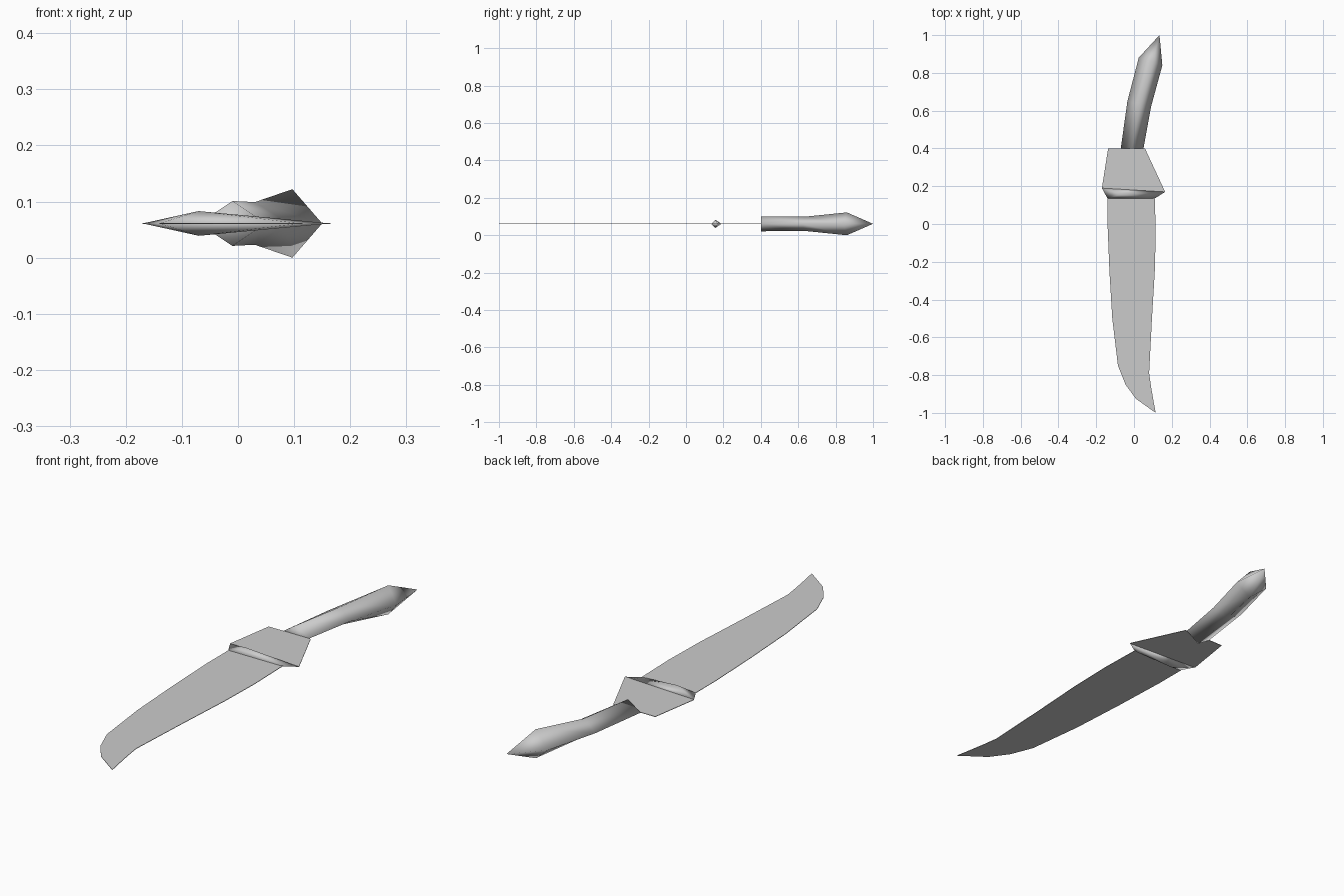
import bpy

cube = bpy.data.objects.get("Cube")
if cube:
    bpy.data.objects.remove(cube, do_unlink=True)

Z = 0.061  # height of the flat mid-plane

steel = bpy.data.materials.new("plain_grey")
steel.use_nodes = True
colour = (0.6, 0.6, 0.6, 1.0)
steel.diffuse_color = colour
steel.node_tree.nodes["Principled BSDF"].inputs["Base Color"].default_value = colour


def make_part(name, verts, faces, smooth=True):
    mesh = bpy.data.meshes.new(name)
    mesh.from_pydata(verts, [], faces)
    mesh.materials.append(steel)
    obj = bpy.data.objects.new(name, mesh)
    bpy.context.scene.collection.objects.link(obj)
    for poly in mesh.polygons:
        poly.use_smooth = smooth
    return obj


def make_sheet(name, rows):
    """Thin flat sheet from rows of (left, right) outline points, running to -y."""
    verts = [(x, y, Z) for row in rows for x, y in row]
    faces = [(2 * i, 2 * i + 2, 2 * i + 3, 2 * i + 1) for i in range(len(rows) - 1)]
    if len(rows[-1]) == 1:  # pointed end
        n = 2 * (len(rows) - 2)
        faces[-1] = (n, n + 2, n + 1)
    obj = make_part(name, verts, faces, smooth=False)
    mod = obj.modifiers.new("thickness", "SOLIDIFY")
    mod.thickness = 0.002
    mod.offset = 0
    return obj


# Blade with swept, pointed tip
make_sheet("blade", [
    ((-0.14, 0.15), (0.11, 0.15)),
    ((-0.14, 0.0), (0.115, -0.05)),
    ((-0.13, -0.25), (0.11, -0.25)),
    ((-0.115, -0.5), (0.095, -0.5)),
    ((-0.085, -0.75), (0.08, -0.79)),
    ((-0.045, -0.85), (0.09, -0.86)),
    ((0.01, -0.925), (0.102, -0.93)),
    ((0.115, -1.0),),
])

# Flat guard plate between the bar and the handle
make_sheet("guard_plate", [
    ((-0.137, 0.4), (0.058, 0.4)),
    ((-0.17, 0.19), (0.165, 0.17)),
])

# Guard bar: a low double pyramid over a four-sided outline
rim = [(-0.17, 0.19), (-0.14, 0.135), (0.11, 0.135), (0.165, 0.17)]
bar_verts = [(x, y, Z) for x, y in rim]
bar_verts += [(-0.07, 0.157, Z + 0.022), (-0.07, 0.157, Z - 0.022)]
bar_faces = []
for i in range(4):
    j = (i + 1) % 4
    bar_faces += [(i, j, 4), (j, i, 5)]
make_part("guard_bar", bar_verts, bar_faces)

# Handle: diamond sections as (left, right, ridge, ridge height), then a point
sections = [
    ((-0.07, 0.4), (0.05, 0.4), (-0.01, 0.4), 0.04),
    ((-0.035, 0.65), (0.09, 0.62), (0.03, 0.635), 0.038),
    ((0.025, 0.88), (0.15, 0.84), (0.097, 0.86), 0.061),
]
verts, faces = [], [(0, 1, 2, 3)]
for left, right, ridge, h in sections:
    verts += [(*left, Z), (*ridge, Z - h), (*right, Z), (*ridge, Z + h)]
verts.append((0.135, 1.0, Z))
for i in range(4):
    j = (i + 1) % 4
    for s in (0, 4):
        faces.append((s + j, s + i, s + i + 4, s + j + 4))
    faces.append((8 + j, 8 + i, 12))
make_part("handle", verts, faces)
